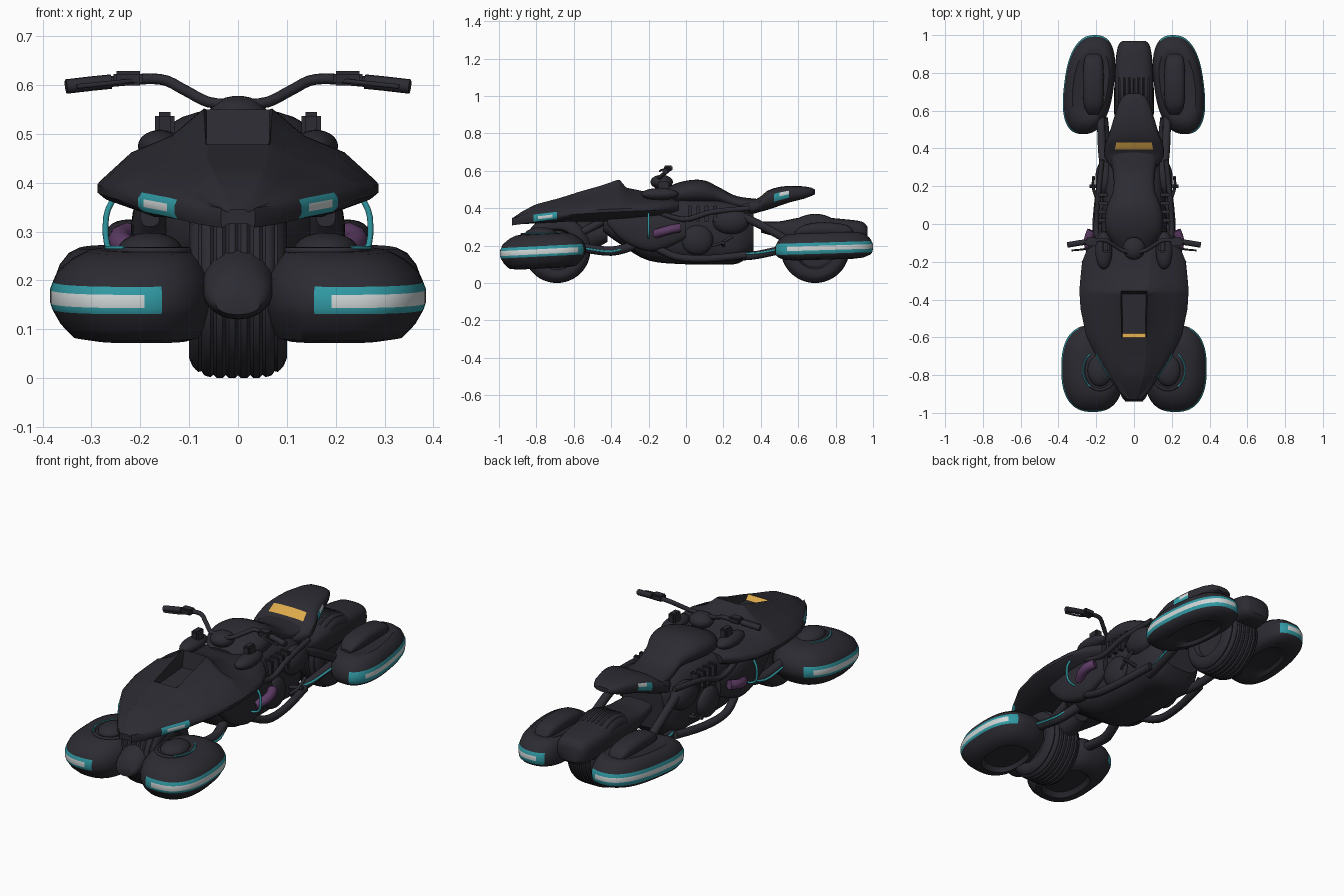
import bpy, bmesh
from math import sin, cos, pi, tau, copysign
from mathutils import Vector

cube = bpy.data.objects.get("Cube")
if cube:
    bpy.data.objects.remove(cube, do_unlink=True)


def material(name, color):
    mat = bpy.data.materials.new(name)
    mat.use_nodes = True
    mat.diffuse_color = (*color, 1)
    mat.node_tree.nodes["Principled BSDF"].inputs["Base Color"].default_value = (*color, 1)
    return mat


MATS = [
    material("charcoal", (.025, .024, .032)),
    material("cyan_glow", (.03, .32, .37)),
    material("white_light", (.62, .66, .66)),
    material("amber", (.72, .4, .07)),
    material("purple", (.11, .045, .13)),
]
DARK, CYAN, WHITE, AMBER, PURPLE = range(len(MATS))


def finish(name, bm, mirror=False, color=DARK):
    """Turn a bmesh into a smooth, optionally mirrored object."""
    bmesh.ops.recalc_face_normals(bm, faces=bm.faces)
    if color:
        for face in bm.faces:
            face.material_index = color
    mesh = bpy.data.meshes.new(name)
    bm.to_mesh(mesh)
    bm.free()
    for mat in MATS:
        mesh.materials.append(mat)
    mesh.shade_smooth()
    mesh.set_sharp_from_angle(angle=.7)
    obj = bpy.data.objects.new(name, mesh)
    bpy.context.collection.objects.link(obj)
    if mirror:
        obj.modifiers.new("mirror", "MIRROR").use_clip = False
    return obj


def loft(name, rings, paint=None, mirror=False, color=DARK):
    """Skin closed rings of points; paint(center, ring, side) picks a colour."""
    bm = bmesh.new()
    rows = [[bm.verts.new(p) for p in ring] for ring in rings]
    n = len(rows[0])
    for i in range(len(rows) - 1):
        for j in range(n):
            k = (j + 1) % n
            face = bm.faces.new((rows[i][j], rows[i][k], rows[i + 1][k], rows[i + 1][j]))
            if paint:
                face.material_index = paint(face.calc_center_median(), i, j)
    bm.faces.new(rows[0])
    bm.faces.new(rows[-1])
    return finish(name, bm, mirror, color)


def spline(rows, steps=4):
    """Catmull-Rom interpolation of rows of numbers."""
    rows = [Vector(r) for r in rows]
    out = []
    for i in range(len(rows) - 1):
        a, b, c = rows[max(i - 1, 0)], rows[i], rows[i + 1]
        d = rows[min(i + 2, len(rows) - 1)]
        for s in range(steps):
            t = s / steps
            out.append(b + (c - a) * t / 2 + (a * 2 - b * 5 + c * 4 - d) * t * t / 2
                       + (b * 3 - a - c * 3 + d) * t ** 3 / 2)
    return out + [rows[-1]]


def oval(n, power):
    """Unit superellipse points."""
    def bend(v):
        return copysign(abs(v) ** (2 / power), v)
    return [(bend(cos(tau * i / n)), bend(sin(tau * i / n))) for i in range(n)]


def hull(name, sections, power=2.6, x=0, paint=None, mirror=False, steps=4):
    """Body from sections of (y, half width, bottom, top)."""
    rings = [[(x + w * u, y, (lo + hi) / 2 + (hi - lo) / 2 * v) for u, v in oval(24, power)]
             for y, w, lo, hi in spline(sections, steps)]
    return loft(name, rings, paint, mirror)


def tube(name, points, radius, color=DARK, mirror=True):
    """Round bar along a smooth path."""
    path = spline(points)
    rings = []
    for i, p in enumerate(path):
        along = (path[min(i + 1, len(path) - 1)] - path[max(i - 1, 0)]).normalized()
        side = along.orthogonal().normalized() if i == 0 else (side - along * side.dot(along)).normalized()
        up = along.cross(side)
        rings.append([p + (side * cos(tau * k / 10) + up * sin(tau * k / 10)) * radius for k in range(10)])
    return loft(name, rings, None, mirror, color)


def ball(name, center, size, mirror=True):
    bm = bmesh.new()
    bmesh.ops.create_uvsphere(bm, u_segments=24, v_segments=14, radius=1)
    bmesh.ops.scale(bm, vec=size, verts=bm.verts)
    bmesh.ops.translate(bm, vec=center, verts=bm.verts)
    return finish(name, bm, mirror)


def block(name, center, size, mirror=True):
    bm = bmesh.new()
    bmesh.ops.create_cube(bm, size=1)
    bmesh.ops.scale(bm, vec=size, verts=bm.verts)
    bmesh.ops.bevel(bm, geom=bm.edges[:], offset=min(size) * .2, segments=2, affect="EDGES")
    bmesh.ops.translate(bm, vec=center, verts=bm.verts)
    return finish(name, bm, mirror)


def pod(name, center, size, pivot, profile, shear, tilt, glow, core):
    """Wheel pod from (scale, z) rings, with a light strip on its outer rim."""
    (cx, cy), (rx, ry) = center, size
    rings = [[(pivot + s * (cx - pivot + rx * u + shear * ry * v), cy + ry * s * v, z + tilt * ry * s * v)
              for u, v in oval(64, 2.5)] for s, z in profile]

    def paint(c, i, j):
        if i not in (5, 6, 7) or not glow(c):
            return DARK
        return WHITE if i == 6 and core(c) else CYAN
    loft(name, rings, paint, mirror=True)


def wheel(name, y, radius):
    """Fat tyre with grooves around it and recessed hubs."""
    half = [(.07, .03), (.07, .1), (.095, .11)]
    tread = [(-.1 + i / 160, radius - .035 * abs(i / 16 - 1) ** 5 - .006 * (i % 4 == 0))
             for i in range(33)]
    profile = [(-x, r) for x, r in half] + tread + half[::-1]
    loft(name, [[(x, y + r * cos(tau * k / 48), radius + r * sin(tau * k / 48)) for k in range(48)]
                for x, r in profile])


# Wheels and their pods
wheel("front_wheel", -.69, .18)
wheel("rear_wheel", .69, .185)
pod("front_pod", (.218, -.765), (.167, .23), .17,
    [(.2, .1), (.5, .1), (.58, .078), (.78, .085), (.9, .112), (.98, .142), (1, .155), (1, .182),
     (.972, .198), (.93, .218), (.78, .245), (.64, .26), (.52, .264), (.2, .264)], 0, .05,
    lambda c: c.x > .15 and (c.x > .3 or c.y < -.85), lambda c: c.x > .2 and c.y < -.58)
pod("rear_pod", (.238, .738), (.132, .262), .21,
    [(.2, .14), (.5, .14), (.6, .125), (.8, .13), (.93, .143), (.985, .157), (1, .176), (1, .2),
     (.968, .217), (.93, .235), (.82, .258), (.7, .268), (.6, .262), (.2, .262)], -.12, .03,
    lambda c: c.x > .14 and (c.x > .3 or c.y > .85), lambda c: c.x > .17 and c.y > .54)
ball("front_pod_dome", (.18, -.775, .262), (.066, .085, .036))
arc = [pi * (t / 8 - .5) for t in range(9)]
tube("front_pod_ring", [(.18 + .087 * cos(a * 2), -.775 + .103 * sin(a * 2), .26) for a in arc], .008)
tube("front_pod_glow", [(.18 + .09 * cos(a * .6), -.775 + .106 * sin(a * .6), .267) for a in arc], .004, CYAN)
hull("rear_pod_cover", [(.58, .025, .25, .27), (.63, .05, .25, .31), (.74, .056, .25, .325),
                        (.86, .05, .25, .31), (.9, .03, .25, .27)], x=.215, mirror=True)
block("pod_bridge_front", (0, -.86, .165), (.18, .06, .035), False)

# Mudguards over both wheels
hull("front_mudguard", [(-.94, .045, .13, .17), (-.9, .07, .12, .23), (-.78, .08, .13, .29),
                        (-.65, .078, .16, .325), (-.5, .065, .18, .33), (-.42, .05, .22, .31)], 2)
hull("rear_mudguard", [(.4, .085, .27, .33), (.5, .1, .24, .33), (.6, .105, .2, .348),
                       (.7, .105, .2, .352), (.84, .1, .2, .342), (.94, .085, .2, .328),
                       (.97, .06, .22, .3)], 3)

# Engine block and lower frame
hull("engine_body", [(-.44, .08, .27, .36), (-.34, .15, .2, .42), (-.2, .18, .12, .46),
                     (0, .175, .1, .46), (.15, .165, .1, .45), (.28, .16, .105, .43),
                     (.36, .12, .17, .4)], 3.2)
hull("lower_fairing", [(-.42, .02, .31, .36), (-.33, .035, .22, .38), (-.2, .04, .17, .38),
                       (-.1, .035, .19, .36), (0, .02, .24, .33)], x=.18, mirror=True)
tube("side_scoop", [(.215, -.165, .262), (.238, -.12, .276), (.24, -.075, .288), (.225, -.035, .295)],
     .024, PURPLE)
ball("clutch_cover", (.165, .06, .23), (.04, .085, .08))
ball("side_cover", (.155, .24, .33), (.05, .1, .07))
for i in range(4):
    block("cooling_fin", (.165, .02 + i * .045, .37), (.05, .02, .09))
tube("exhaust_pipe", [(.17, -.18, .2), (.2, -.05, .14), (.19, .12, .13), (.16, .32, .15)], .02)
tube("frame_tube", [(.19, -.2, .4), (.2, -.02, .34), (.19, .14, .38), (.17, .34, .4)], .014)
tube("foot_peg", [(.15, .2, .2), (.19, .2, .21), (.235, .2, .215)], .01)
tube("peg_lever", [(.2, .14, .2), (.215, .19, .215), (.215, .25, .25)], .008)

# Suspension arms
tube("front_arm", [(.12, -.28, .2), (.15, -.4, .17), (.16, -.56, .19)], .025)
tube("front_arm_glow", [(.135, -.3, .2), (.176, -.4, .168), (.183, -.54, .185)], .006, CYAN)
tube("front_fork", [(.05, -.36, .38), (.055, -.5, .3), (.06, -.62, .24)], .022)
tube("cowl_strut", [(.25, -.2, .375), (.27, -.2, .33), (.262, -.2, .26), (.2, -.2, .24)], .006, CYAN)
tube("rear_upper_arm", [(.15, .24, .38), (.168, .38, .32), (.175, .56, .22)], .022)
tube("rear_lower_arm", [(.12, .26, .14), (.14, .38, .15), (.16, .56, .19)], .022)
tube("rear_arm_glow", [(.14, .3, .155), (.162, .4, .162), (.18, .52, .185)], .006, CYAN)


# Front cowl with a recessed scoop, sharp rim and headlights in the rim
def cowl_ring(y, w, edge, t, top, floor, low):
    half = [(0, floor), (t - .006, floor), (t, top), (t + (w - t) * .3, edge + (top - edge) * .66),
            (t + (w - t) * .68, edge + (top - edge) * .4 + .008), (w * .96, edge + .02),
            (w, edge + .008), (w, edge - .008), (w * .95, edge - .02), (w * .6, low), (0, low)]
    return [(x, y, z) for x, z in half] + [(-x, y, z) for x, z in half[-2:0:-1]]


def cowl_paint(c, i, j):
    if i in (2, 3, 4) and j in (5, 6, 7, 12, 13, 14):
        return WHITE if j in (6, 13) and i == 3 else CYAN
    return AMBER if i == 6 and j in (0, 19) else DARK


loft("front_cowl", [cowl_ring(*s) for s in [
    (-.93, .035, .328, .015, .345, .345, .315),
    (-.88, .085, .335, .035, .38, .38, .315),
    (-.815, .13, .345, .05, .415, .415, .318),
    (-.79, .145, .349, .054, .424, .424, .32),
    (-.715, .193, .358, .063, .444, .444, .324),
    (-.69, .205, .36, .065, .45, .45, .325),
    (-.6, .25, .375, .066, .478, .478, .33),
    (-.58, .256, .376, .066, .485, .455, .33),
    (-.45, .283, .385, .068, .522, .46, .33),
    (-.37, .288, .388, .07, .55, .465, .33),
    (-.355, .288, .389, .07, .552, .55, .33),
    (-.32, .287, .39, .08, .51, .51, .33),
    (-.2, .275, .395, .09, .485, .485, .34),
    (-.1, .235, .405, .1, .475, .475, .35),
    (-.04, .18, .41, .1, .45, .45, .37)]], cowl_paint)

# Tank, seat and tail
hull("tank_and_seat", [(-.14, .08, .42, .49), (-.06, .14, .42, .53), (.02, .155, .42, .55),
                       (.1, .14, .42, .548), (.18, .11, .42, .51), (.27, .11, .39, .465),
                       (.38, .13, .38, .45)], 2.3)
ball("tank_shoulder", (.16, -.14, .475), (.045, .1, .033))
block("tank_side_box", (.15, -.12, .515), (.04, .06, .06))


def tail_paint(c, i, j):
    if i == 2 and 4 <= j <= 7:
        return AMBER
    if i in (4, 5) and j in (0, 11, 12, 23):
        return WHITE if j in (0, 11) and i == 5 else CYAN
    return DARK


hull("tail", [(.27, .1, .35, .43), (.36, .16, .37, .44), (.395, .16, .38, .46),
              (.432, .15, .39, .492), (.47, .135, .402, .507), (.5, .125, .413, .514),
              (.55, .11, .43, .52), (.63, .085, .45, .517), (.67, .065, .465, .51),
              (.69, .035, .475, .5)], 3, paint=tail_paint, steps=1)

# Handlebar
tube("handlebar", [(0, -.15, .56), (.06, -.14, .565), (.11, -.11, .59), (.16, -.085, .612),
                   (.25, -.095, .608), (.35, -.11, .597)], .011)
tube("handgrip", [(.26, -.096, .607), (.3, -.102, .603), (.352, -.111, .597)], .015)
tube("brake_lever", [(.2, -.1, .61), (.25, -.13, .605), (.33, -.14, .597)], .005)
block("bar_switch", (.225, -.095, .614), (.06, .045, .03))
ball("bar_clamp", (0, -.13, .54), (.06, .06, .038), mirror=False)
